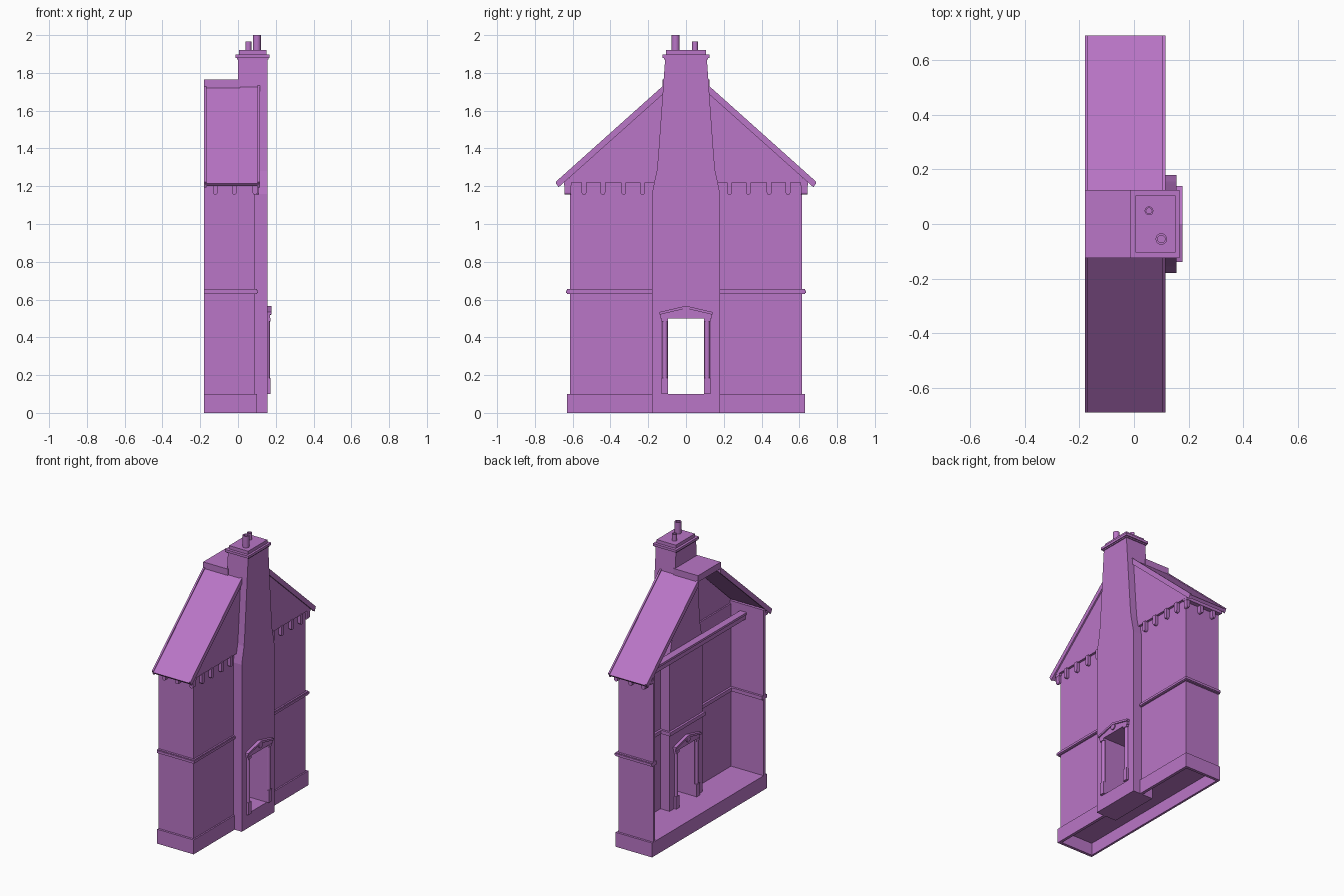
import bpy, bmesh, math
from mathutils import Vector

cube = bpy.data.objects.get("Cube")
if cube:
    bpy.data.objects.remove(cube, do_unlink=True)

purple = bpy.data.materials.new("purple")
purple.use_nodes = True
COLOUR = (0.49, 0.18, 0.57, 1)
purple.diffuse_color = COLOUR
purple.node_tree.nodes["Principled BSDF"].inputs["Base Color"].default_value = COLOUR

BACK, WALL, TOWER = -0.18, 0.09, 0.155   # depth planes along x
HALF = 0.615                             # half width of the house


def finish(name, bm, smooth=False):
    bmesh.ops.recalc_face_normals(bm, faces=bm.faces[:])
    mesh = bpy.data.meshes.new(name)
    bm.to_mesh(mesh)
    bm.free()
    mesh.materials.append(purple)
    ob = bpy.data.objects.new(name, mesh)
    bpy.context.collection.objects.link(ob)
    if smooth:
        bpy.ops.object.select_all(action='DESELECT')
        ob.select_set(True)
        bpy.context.view_layer.objects.active = ob
        bpy.ops.object.shade_smooth_by_angle(angle=math.radians(35))
    return ob


def prism(name, outline, a, b, axis="x", smooth=False):
    """Extrude a (y,z), (x,z) or (x,y) outline along the named axis from a to b."""
    place = {"x": lambda p, t: (t, p[0], p[1]),
             "y": lambda p, t: (p[0], t, p[1]),
             "z": lambda p, t: (p[0], p[1], t)}[axis]
    bm = bmesh.new()
    face = bm.faces.new([bm.verts.new(place(p, a)) for p in outline])
    ext = bmesh.ops.extrude_face_region(bm, geom=[face])
    step = Vector(place((0, 0), b - a))
    bmesh.ops.translate(bm, vec=step, verts=[g for g in ext["geom"] if isinstance(g, bmesh.types.BMVert)])
    return finish(name, bm, smooth)


def box(name, x0, x1, y0, y1, z0, z1):
    return prism(name, [(y0, z0), (y1, z0), (y1, z1), (y0, z1)], x0, x1)


def circle(cx, cy, r, n=20, sweep=2 * math.pi, start=0.0, closed=True):
    count = n if closed else n + 1
    return [(cx + r * math.cos(start + sweep * i / n), cy + r * math.sin(start + sweep * i / n))
            for i in range(count)]


def tongue(c, top, bottom, r):
    """Corbel outline: straight sides with a round lower end."""
    return [(c - r, top)] + circle(c, bottom + r, r, 8, math.pi, math.pi, False) + [(c + r, top)]


# Floor and the front of the plinth
box("floor", BACK, WALL, -HALF, HALF, 0.085, 0.1)
box("plinth_back", BACK, BACK + 0.015, -HALF, HALF, 0, 0.1)

# Repeated parts on both sides
for s, side in ((1, "north"), (-1, "south")):
    def span(name, x0, x1, ya, yb, z0, z1):
        return box(f"{side}_{name}", x0, x1, s * ya, s * yb, z0, z1)

    # Walls, plinth, bands
    span("side_wall", BACK, WALL, HALF - 0.02, HALF, 0.1, 1.25)
    span("front_wall", WALL - 0.02, WALL, 0.17, HALF - 0.02, 0.1, 1.23)
    span("plinth_side", BACK, 0.1, HALF - 0.005, 0.63, 0, 0.1)
    span("plinth_front", WALL - 0.01, 0.1, 0.17, 0.62, 0, 0.1)
    for z0, z1, out in ((0.63, 0.655, 0.015), (0.636, 0.649, 0.019)):
        span("band_front", WALL - 0.005, WALL + out - 0.004, 0.17, HALF + out, z0, z1)
        span("band_side", BACK, WALL, HALF - 0.005, HALF + out, z0, z1)
    span("inner_band_front", WALL - 0.035, WALL - 0.015, 0.17, HALF - 0.02, 0.63, 0.655)
    span("inner_band_side", BACK, WALL - 0.015, HALF - 0.035, HALF - 0.015, 0.63, 0.655)
    span("inner_band_breast", -0.015, 0.07, 0.175, 0.195, 0.63, 0.655)

    # Eaves and corbels
    span("eaves", BACK, 0.105, HALF - 0.01, 0.645, 1.205, 1.225)
    for y in (0.23, 0.33, 0.44, 0.54):
        prism(f"{side}_front_corbel", tongue(s * y, 1.225, 1.155, 0.013), WALL - 0.005, 0.112)
    for x in (-0.12, -0.02, 0.09):
        prism(f"{side}_side_corbel", tongue(x, 1.215, 1.155, 0.013),
              s * (HALF - 0.005), s * 0.642, "y")

    # Roof slope with raised verges
    def slope(name, x0, x1, lift, drop):
        pts = [(0.69, 1.215 + lift), (0.12, 1.725 + lift), (0.12, 1.725 - drop), (0.675, 1.23 - drop)]
        prism(f"{side}_{name}", [(s * y, z) for y, z in pts], x0, x1)
    slope("roof", BACK + 0.005, 0.11, 0, 0.03)
    slope("verge_back", BACK, BACK + 0.012, 0.008, 0.036)
    slope("verge_front", 0.104, 0.116, 0.008, 0.036)

    # Door surround on the outer and inner face of the chimney breast
    for face, d in ((TOWER, 1), (0.0, -1)):
        post = circle(face, s * 0.112, 0.014, 16)
        prism(f"{side}_door_column", post, 0.1, 0.5, "z", True)
        span("door_column_base", face - 0.005 * d, face + 0.016 * d, 0.095, 0.13, 0.1, 0.185)
        span("door_column_cap", face - 0.005 * d, face + 0.016 * d, 0.095, 0.13, 0.485, 0.502)
        rake = [(0.14, 0.52), (0.14, 0.534), (0, 0.567), (0, 0.553)]
        prism(f"{side}_door_rake", [(s * y, z) for y, z in rake], face, face + 0.022 * d)

# Pediment and rosette
for face, d in ((TOWER, 1), (0.0, -1)):
    prism("pediment", [(-0.135, 0.5), (0.135, 0.5), (0.135, 0.522), (0, 0.556), (-0.135, 0.522)],
          face, face + 0.014 * d)
    prism("rosette", circle(0, 0.537, 0.019), face, face + 0.021 * d, smooth=True)

# Gable behind the chimney
prism("gable", [(-0.645, 1.22), (0.645, 1.22), (0.11, 1.705), (-0.11, 1.705)], 0.08, 0.106)
box("ridge_cap", BACK, 0.01, -0.125, 0.125, 1.72, 1.765)

# Inner tie beam with a moulding on top
box("tie_beam", -0.04, 0.0, -0.6, 0.6, 1.15, 1.185)
box("tie_beam_top", -0.05, 0.0, -0.605, 0.605, 1.185, 1.2)
box("inner_band_middle", -0.015, 0.0, -0.195, 0.195, 0.63, 0.655)

# Chimney breast with door opening, narrowing to the stack
right = [(0.18, 0.1), (0.18, 1.16), (0.168, 1.22), (0.155, 1.28), (0.149, 1.34), (0.142, 1.43),
         (0.11, 1.88)]
left = [(-y, z) for y, z in reversed(right)]
prism("chimney", right + left + [(-0.095, 0.1), (-0.095, 0.5), (0.095, 0.5), (0.095, 0.1)], 0, TOWER)
box("chimney_base", 0, TOWER, -0.18, 0.18, 0, 0.1)

# Stack cap and pots
box("stack_cap_lower", -0.006, 0.161, -0.117, 0.117, 1.872, 1.882)
box("stack_cap", -0.012, 0.167, -0.125, 0.125, 1.88, 1.897)
box("stack_top", 0.005, 0.152, -0.105, 0.105, 1.895, 1.92)
for x, y, r, top in ((0.1, -0.055, 0.021, 2.0), (0.055, 0.048, 0.016, 1.967)):
    bm = bmesh.new()
    rings = []
    for rad, z in ((r, 1.915), (r, top), (r * 0.65, top), (r * 0.65, top - 0.04)):
        rings.append([bm.verts.new((px, py, z)) for px, py in circle(x, y, rad)])
    for a, b in zip(rings, rings[1:]):
        for i in range(len(a)):
            j = (i + 1) % len(a)
            bm.faces.new((a[i], a[j], b[j], b[i]))
    bm.faces.new(rings[0])
    bm.faces.new(rings[-1])
    finish("chimney_pot", bm, True)
